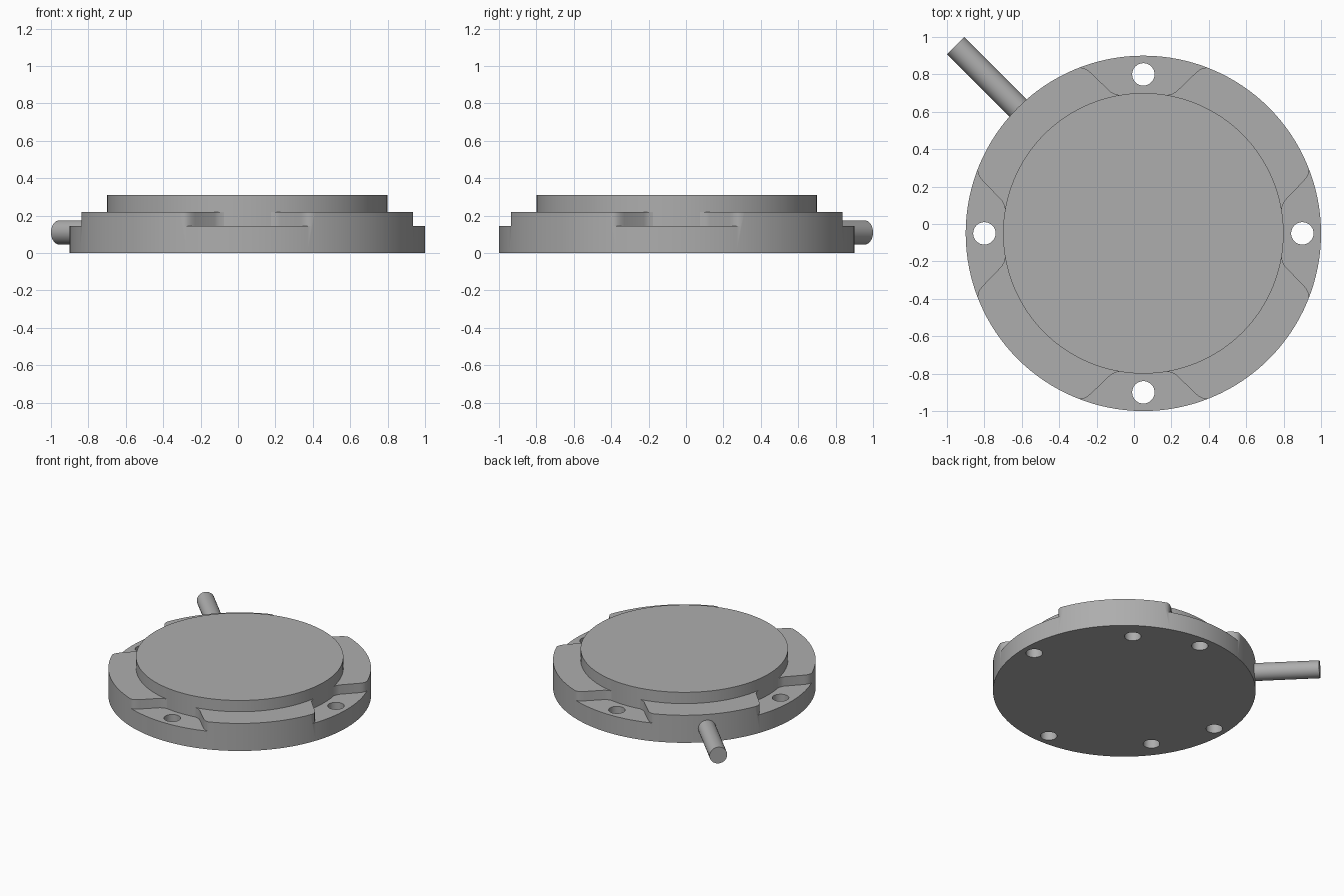
import bpy, bmesh, math
from mathutils import Matrix, Vector

default = bpy.data.objects.get("Cube")
if default:
    bpy.data.objects.remove(default, do_unlink=True)

CENTER = Vector((0.05, -0.05, 0))
BODY_R, CAP_R, HOLE_R, ROD_R = 0.95, 0.75, 0.06, 0.065
FLOOR_Z, RIM_Z, CAP_Z = 0.145, 0.22, 0.31

grey = bpy.data.materials.new("machined grey")
grey.use_nodes = True
colour = (0.42, 0.42, 0.42, 1)
grey.diffuse_color = colour
grey.node_tree.nodes["Principled BSDF"].inputs["Base Color"].default_value = colour


def prism(name, outline, z0, z1):
    """Extrude a closed xy outline from z0 to z1."""
    bm = bmesh.new()
    face = bm.faces.new([bm.verts.new((x, y, z0)) for x, y in outline])
    ext = bmesh.ops.extrude_face_region(bm, geom=[face])
    moved = [g for g in ext["geom"] if isinstance(g, bmesh.types.BMVert)]
    bmesh.ops.translate(bm, verts=moved, vec=(0, 0, z1 - z0))
    bmesh.ops.recalc_face_normals(bm, faces=bm.faces)
    mesh = bpy.data.meshes.new(name)
    bm.to_mesh(mesh)
    bm.free()
    mesh.materials.append(grey)
    obj = bpy.data.objects.new(name, mesh)
    bpy.context.collection.objects.link(obj)
    return obj


def disc(name, r, z0, z1, sides, x=0, y=0):
    step = math.tau / sides
    return prism(name, [(x + r * math.cos(i * step), y + r * math.sin(i * step))
                        for i in range(sides)], z0, z1)


def cut(target, cutter):
    cutter.hide_render = True
    mod = target.modifiers.new("cut", 'BOOLEAN')
    mod.operation, mod.solver, mod.object = 'DIFFERENCE', 'EXACT', cutter
    bpy.context.view_layer.objects.active = target
    bpy.ops.object.modifier_apply(modifier=mod.name)
    bpy.data.objects.remove(cutter, do_unlink=True)


# Round body with four pockets that widen outwards, each with a bolt hole
body = disc("body", BODY_R, 0, RIM_Z, 128)
side = [(0.12, 0.70), (0.12, 0.738), (0.15, 0.744), (0.175, 0.757),
        (0.28, 0.858), (0.30, 0.874), (0.32, 0.884), (0.345, 0.887), (0.36, 1.1)]
pocket = side + [(-x, y) for x, y in reversed(side)]
for i in range(4):
    turn = Matrix.Rotation(i * math.pi / 2, 2)
    cut(body, prism("pocket_cutter", [turn @ Vector(p) for p in pocket], FLOOR_Z, 0.4))
for i in range(4):
    x, y = Matrix.Rotation(i * math.pi / 2, 2) @ Vector((0.85, 0))
    cut(body, disc("bolt_cutter", HOLE_R, -0.1, 0.4, 32, x, y))

# Two blind holes underneath, mirrored about the rod axis
for x, y in ((0.46, 0.643), (-0.643, -0.46)):
    cut(body, disc("blind_cutter", HOLE_R, -0.1, 0.12, 32, x, y))

# Raised round cap
cap = disc("cap", CAP_R, FLOOR_Z - 0.01, CAP_Z, 128)
for part in (body, cap):
    part.location = CENTER

# Rod leaving the rim diagonally
rod = disc("side_rod", ROD_R, 0.88, 1.42, 32)
out = Vector((-1, 1, 0)).normalized()
rod.rotation_euler = out.to_track_quat('Z', 'Y').to_euler()
rod.location = CENTER + Vector((0, 0, 0.11))

bpy.ops.object.select_all(action='DESELECT')
for part in (body, cap, rod):
    part.select_set(True)
bpy.context.view_layer.objects.active = body
bpy.ops.object.shade_smooth_by_angle(angle=math.radians(30))
